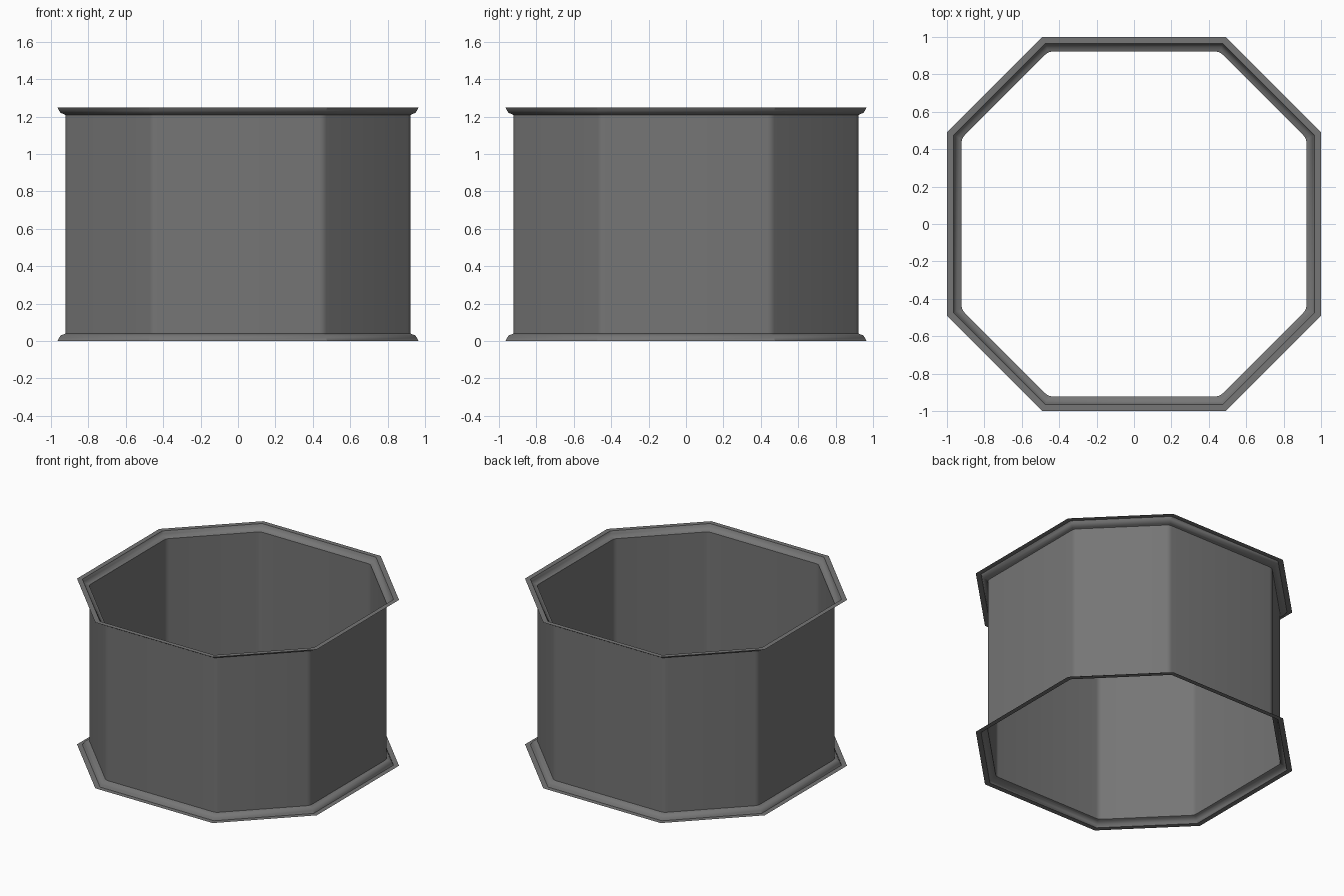
import bpy, bmesh, math
from mathutils import Vector

if "Cube" in bpy.data.objects:
    bpy.data.objects.remove(bpy.data.objects["Cube"])

HALF_SIDE, OUTER, HEIGHT = 0.49, 1.0, 1.25
SEGS = 3  # steps across each rounded corner

# Dark grey paint
paint = bpy.data.materials.new("dark_grey")
paint.diffuse_color = (0.18, 0.18, 0.18, 1)
paint.use_nodes = True
paint.node_tree.nodes["Principled BSDF"].inputs["Base Color"].default_value = paint.diffuse_color


def octagon(apothem, z, bevel):
    """Octagon inset from the outer rim, corners cut back by bevel and rounded."""
    a = apothem
    s = HALF_SIDE - (OUTER - a) * math.tan(math.radians(22.5))
    flat = [(s, -a), (a, -s), (a, s), (s, a), (-s, a), (-a, s), (-a, -s), (-s, -a)]
    corners = [Vector((x, y, z)) for x, y in flat]
    pts = []
    for i, c in enumerate(corners):
        p = c + (corners[i - 1] - c).normalized() * bevel
        q = c + (corners[(i + 1) % 8] - c).normalized() * bevel
        for k in range(SEGS + 1):
            t = k / SEGS
            pts.append(p * (1 - t) ** 2 + c * (2 * t * (1 - t)) + q * t ** 2)
    return pts


def loft(name, rings):
    bm = bmesh.new()
    loops = [[bm.verts.new(p) for p in octagon(*r)] for r in rings]
    for lo, hi in zip(loops, loops[1:]):
        n = len(lo)
        for i in range(n):
            j = (i + 1) % n
            bm.faces.new((lo[i], lo[j], hi[j], hi[i]))
    bmesh.ops.remove_doubles(bm, verts=bm.verts, dist=0.0005)
    mesh = bpy.data.meshes.new(name)
    bm.to_mesh(mesh)
    bm.free()
    mesh.materials.append(paint)
    obj = bpy.data.objects.new(name, mesh)
    bpy.context.collection.objects.link(obj)
    bpy.ops.object.select_all(action='DESELECT')
    obj.select_set(True)
    bpy.context.view_layer.objects.active = obj
    bpy.ops.object.shade_smooth_by_angle(angle=math.radians(40))
    return obj


# Moulding section: apothem, height above the floor, corner bevel
section = [(1.0, 0.0, 0.0), (0.965, 0.0, 0.0), (0.957, 0.018, 0.0),
           (0.947, 0.031, 0.0), (0.932, 0.036, 0.005), (0.922, 0.041, 0.022)]
mirrored = [(a, HEIGHT - z, b) for a, z, b in reversed(section)]

# Flared base and top mouldings
loft("base_moulding", section)
loft("top_moulding", mirrored)

# Open eight-sided wall
loft("wall", [section[-1], mirrored[0]])
